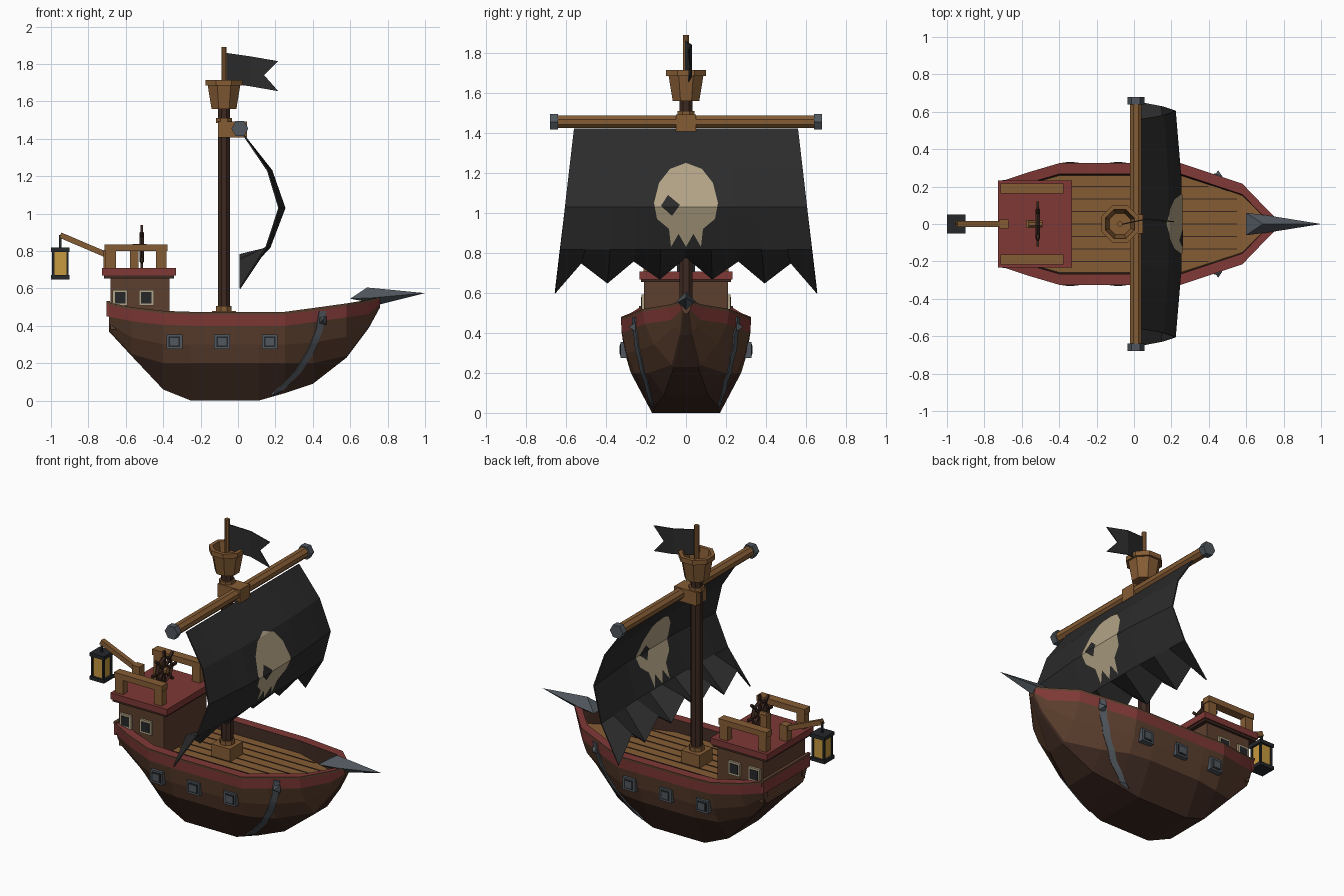
import bpy, bmesh, math
from mathutils import Vector, Matrix
from mathutils.bvhtree import BVHTree

if "Cube" in bpy.data.objects:
    bpy.data.objects.remove(bpy.data.objects["Cube"])


def material(name, *rgb):
    m = bpy.data.materials.new(name)
    m.use_nodes = True
    m.diffuse_color = (*rgb, 1)
    m.node_tree.nodes["Principled BSDF"].inputs["Base Color"].default_value = (*rgb, 1)
    return m


hull_brown = material("hull brown", .107, .05, .027)
dark_brown = material("dark brown", .047, .022, .015)
red = material("faded red", .21, .04, .036)
wood = material("light wood", .235, .107, .035)
cloth = material("black cloth", .025, .025, .025)
bone = material("bone", .45, .37, .24)
iron = material("iron", .08, .095, .11)
glow = material("lantern glow", .57, .32, .05)
charcoal = material("charcoal", .018, .02, .023)


def add(name, bm, *mats):
    bmesh.ops.recalc_face_normals(bm, faces=bm.faces)
    mesh = bpy.data.meshes.new(name)
    bm.to_mesh(mesh)
    bm.free()
    for m in mats:
        mesh.materials.append(m)
    ob = bpy.data.objects.new(name, mesh)
    bpy.context.collection.objects.link(ob)
    return ob


def box(name, center, size, mat):
    bm = bmesh.new()
    bmesh.ops.create_cube(bm, size=1, matrix=Matrix.Translation(center) @ Matrix.Diagonal((*size, 1)))
    return add(name, bm, mat)


def rod(name, start, end, r1, mat, sides=8, r2=None):
    a, b = Vector(start), Vector(end)
    turn = (b - a).to_track_quat('Z', 'Y').to_matrix().to_4x4()
    bm = bmesh.new()
    bmesh.ops.create_cone(bm, cap_ends=True, segments=sides, radius1=r1,
                          radius2=r1 if r2 is None else r2, depth=(b - a).length,
                          matrix=Matrix.Translation((a + b) / 2) @ turn @ Matrix.Rotation(math.pi / sides, 4, 'Z'))
    return add(name, bm, mat)


def beam(name, start, end, width, mat):
    return rod(name, start, end, width / math.sqrt(2), mat, 4)


def interpolate(table, v):
    for (a, p), (b, q) in zip(table, table[1:]):
        if min(a, b) <= v <= max(a, b):
            return p + (q - p) * (v - a) / (b - a)
    return table[0][1] if abs(v - table[0][0]) < abs(v - table[-1][0]) else table[-1][1]


# Hull: closed sections (x, keel height, rail height, rail half width, keel half width)
DECK = .4
stations = [(-.69, .37, .525, .235, .18), (-.57, .24, .5, .275, .15), (-.4, .06, .48, .325, .15),
            (-.25, 0, .475, .325, .17), (.11, 0, .475, .325, .17), (.25, .04, .475, .325, .15),
            (.4, .09, .495, .275, .11), (.58, .23, .52, .215, .06), (.7, .39, .54, .09, .02),
            (.76, .5, .555, .03, .01)]
bm = bmesh.new()
rings = []
for x, low, top, wide, narrow in stations:
    band = max(top - .075, low + .3 * (top - low))
    dark = min(max(.2, low + .01), band)
    half = []
    for z in (low, dark, (dark + band) / 2, band, top - .014, top):
        t = (z - low) / (top - low)
        half.append((narrow + (wide - narrow) * (1 - (1 - t) ** 2.1), z))
    inner = max(wide - .058, .005)
    half += [(inner, top), (inner * .97, min(max(DECK, low + .03), top - .01))]
    ring = [(-y, z) for y, z in half] + [(y, z) for y, z in reversed(half)]
    rings.append([bm.verts.new((x, y, z)) for y, z in ring])
# slots: hull brown, dark brown, red, wood
half_slots = [1, 0, 0, 2, 0, 2, 1]
slots = half_slots + [3] + half_slots[::-1] + [1]
for a, b in zip(rings, rings[1:]):
    for i, slot in enumerate(slots):
        j = (i + 1) % len(a)
        bm.faces.new((a[i], a[j], b[j], b[i])).material_index = slot
bm.faces.new(rings[0])
bm.faces.new(rings[-1])
bmesh.ops.recalc_face_normals(bm, faces=bm.faces)
surface = BVHTree.FromBMesh(bm)
add("hull", bm, hull_brown, dark_brown, red, wood)
box("transom_band", (-.694, 0, .485), (.016, .46, .07), red)
box("transom_trim", (-.694, 0, .527), (.02, .47, .014), hull_brown)

# Deck seams
for i in range(-3, 4):
    y = i * .067
    end = min(.55, .25 + (.25 - abs(y)) * 3)
    box("deck_seam", ((end - .37) / 2, y, DECK + .001), (end + .37, .006, .004), dark_brown)


def on_hull(x, z, side, lift):
    hit = surface.ray_cast(Vector((x, side * 2, z)), Vector((0, -side, 0)))[0]
    return Vector((x, (abs(hit.y) if hit else .1) * side + side * lift, z))


# Gun ports, bow straps and cleats on both sides
strap_path = [(.03, .2), (.15, .32), (.27, .395), (.38, .437), (.49, .455)]
for side in (-1, 1):
    for x in (-.34, -.085, .17):
        box("gun_port_frame", (x, side * .305, .315), (.085, .045, .08), iron)
        box("gun_port_recess", (x, side * .328, .315), (.062, .004, .058), charcoal)
        box("gun_port_lid", (x, side * .33, .315), (.046, .004, .042), iron)
    bm = bmesh.new()
    rows = []
    for i in range(19):
        z = .03 + i * .025
        x = interpolate(strap_path, z)
        rows.append([bm.verts.new(on_hull(x + d, z, side, .008)) for d in (-.018, .018)])
    for a, b in zip(rows, rows[1:]):
        bm.faces.new((a[0], a[1], b[1], b[0]))
    strap = add("bow_strap", bm, iron)
    strap.modifiers.new("thickness", 'SOLIDIFY').thickness = .008
    rod("strap_cleat", on_hull(.45, .43, side, 0), on_hull(.45, .43, side, .035), .032, iron, 4, 0)

# Bow ram
bm = bmesh.new()
for p in [(.6, .06, .545), (.6, -.06, .545), (.69, 0, .605), (.72, .045, .55),
          (.72, -.045, .55), (1, 0, .575), (.76, 0, .515)]:
    bm.verts.new(p)
bmesh.ops.convex_hull(bm, input=bm.verts)
add("bow_ram", bm, iron)

# Cabin with windows, roof and railings
box("cabin", (-.525, 0, .52), (.315, .42, .28), hull_brown)
box("cabin_roof_lip", (-.53, 0, .662), (.375, .45, .016), dark_brown)
box("cabin_roof", (-.53, 0, .688), (.395, .465, .04), red)
for side in (-1, 1):
    for x in (-.63, -.49):
        box("window_frame", (x, side * .213, .55), (.08, .02, .085), bone)
        box("window_pane", (x, side * .223, .55), (.056, .006, .06), charcoal)
    box("railing_bar", (-.545, side * .19, .818), (.335, .055, .036), wood)
    for x in (-.68, -.41):
        box("railing_post", (x, side * .19, .75), (.055, .045, .11), wood)

# Steering wheel
HUB = Vector((-.515, 0, .82))
box("wheel_stand", (-.555, 0, .765), (.045, .045, .13), wood)
rod("wheel_hub", HUB - Vector((.05, 0, 0)), HUB + Vector((.025, 0, 0)), .02, wood)
bpy.ops.mesh.primitive_torus_add(major_segments=8, minor_segments=4, major_radius=.078,
                                 minor_radius=.012, location=HUB, rotation=(0, math.pi / 2, 0))
bpy.context.object.name = "wheel_rim"
bpy.context.object.data.materials.append(dark_brown)
for i in range(4):
    a = i * math.pi / 4
    reach = Vector((0, math.cos(a), math.sin(a))) * .12
    beam("wheel_spoke", HUB - reach, HUB + reach, .015, dark_brown)

# Stern lantern on its arm
box("lantern_post", (-.695, 0, .755), (.05, .05, .1), wood)
beam("lantern_arm", (-.68, 0, .77), (-.95, 0, .885), .03, wood)
beam("lantern_hook", (-.95, 0, .81), (-.95, 0, .885), .012, charcoal)
box("lantern_glass", (-.95, 0, .735), (.074, .074, .14), glow)
for z in (.66, .807):
    box("lantern_plate", (-.95, 0, z), (.1, .1, .022), charcoal)
for dx in (-.038, .038):
    for dy in (-.038, .038):
        box("lantern_corner", (-.95 + dx, dy, .735), (.012, .012, .14), charcoal)

# Mast, yard and their fittings
MAST = -.075
box("mast_step", (MAST, 0, .435), (.13, .13, .09), wood)
rod("mast_collar", (MAST, 0, .47), (MAST, 0, .505), .045, wood)
rod("mast", (MAST, 0, DECK), (MAST, 0, 1.57), .036, dark_brown)
box("yard_bracket", (-.03, 0, 1.45), (.155, .1, .085), wood)
rod("upper_collar", (MAST, 0, 1.485), (MAST, 0, 1.51), .047, wood)
rod("yard", (.01, -.65, 1.455), (.01, .65, 1.455), .034, wood)
for side in (-1, 1):
    rod("yard_cap", (.01, side * .64, 1.455), (.01, side * .68, 1.455), .045, iron, 6)

# Crow's nest as a turned cup, with flagpole and flag
bm = bmesh.new()
profile = [(.072, 1.56), (.094, 1.685), (.108, 1.685), (.108, 1.715), (.084, 1.715), (.062, 1.58)]
rings = [[bm.verts.new((MAST + r * math.cos((k + .5) * math.pi / 4), r * math.sin((k + .5) * math.pi / 4), z))
          for k in range(8)] for r, z in profile]
for a, b in zip(rings, rings[1:]):
    for k in range(8):
        bm.faces.new((a[k], a[k - 1], b[k - 1], b[k]))
bm.faces.new(rings[0])
bm.faces.new(rings[-1])
add("crows_nest", bm, wood)
rod("flagpole", (MAST, 0, 1.55), (MAST, 0, 1.89), .015, wood)
bm = bmesh.new()
flag = [[bm.verts.new(p) for p in col] for col in (
    [(-.07, 0, 1.86), (-.07, 0, 1.78), (-.07, 0, 1.7)],
    [(.07, .03, 1.84), (.07, .03, 1.76), (.07, .03, 1.68)],
    [(.215, .015, 1.815), (.14, .022, 1.74), (.215, .015, 1.655)])]
for a, b in zip(flag, flag[1:]):
    for k in range(2):
        bm.faces.new((a[k], a[k + 1], b[k + 1], b[k]))
add("flag", bm, cloth).modifiers.new("thickness", 'SOLIDIFY').thickness = .006

# Billowing sail with a ragged lower edge
billow = [(1.42, .03), (1.23, .18), (1.03, .25), (.82, .17)]
ragged = [.78, .67, .76, .65, .75, .6]
bm = bmesh.new()
grid = []
for i in range(-5, 6):
    t = i / 5
    slack = 1 - .14 * max(0, abs(t) - .4) / .6
    column = [(.03 + (x - .03) * slack, t * (.56 + (1.42 - z) * .116), z) for z, x in billow]
    column.append((.01, t * .655, ragged[abs(i)]))
    grid.append([bm.verts.new(p) for p in column])
for a, b in zip(grid, grid[1:]):
    for k in range(4):
        bm.faces.new((a[k], a[k + 1], b[k + 1], b[k]))
thick = add("sail", bm, cloth).modifiers.new("thickness", 'SOLIDIFY')
thick.thickness, thick.offset = .008, 0


# Skull emblem draped on both faces of the sail
def drape(name, outline, lift, mat):
    bm = bmesh.new()
    bm.faces.new([bm.verts.new((0, y, z)) for y, z in outline])
    for z in (1.23, 1.03):
        bmesh.ops.bisect_plane(bm, geom=bm.verts[:] + bm.edges[:] + bm.faces[:],
                               plane_co=(0, 0, z), plane_no=(0, 0, 1))
    for v in bm.verts:
        v.co.x = interpolate(billow, v.co.z) + lift
    add(name, bm, mat)


half = [(.08, 1.22), (.135, 1.15), (.16, 1.05), (.145, .97), (.085, .92), (.075, .83), (.037, .895)]
skull = [(0, 1.25)] + half + [(0, .83)] + [(-y, z) for y, z in reversed(half)]
eye = [(.125, 1.035), (.09, 1.09), (.03, 1.04), (.07, .985)]
for side in (-1, 1):
    drape("skull_emblem", skull, side * .009, bone)
    drape("skull_eye", [(-side * y, z) for y, z in eye], side * .013, cloth)
